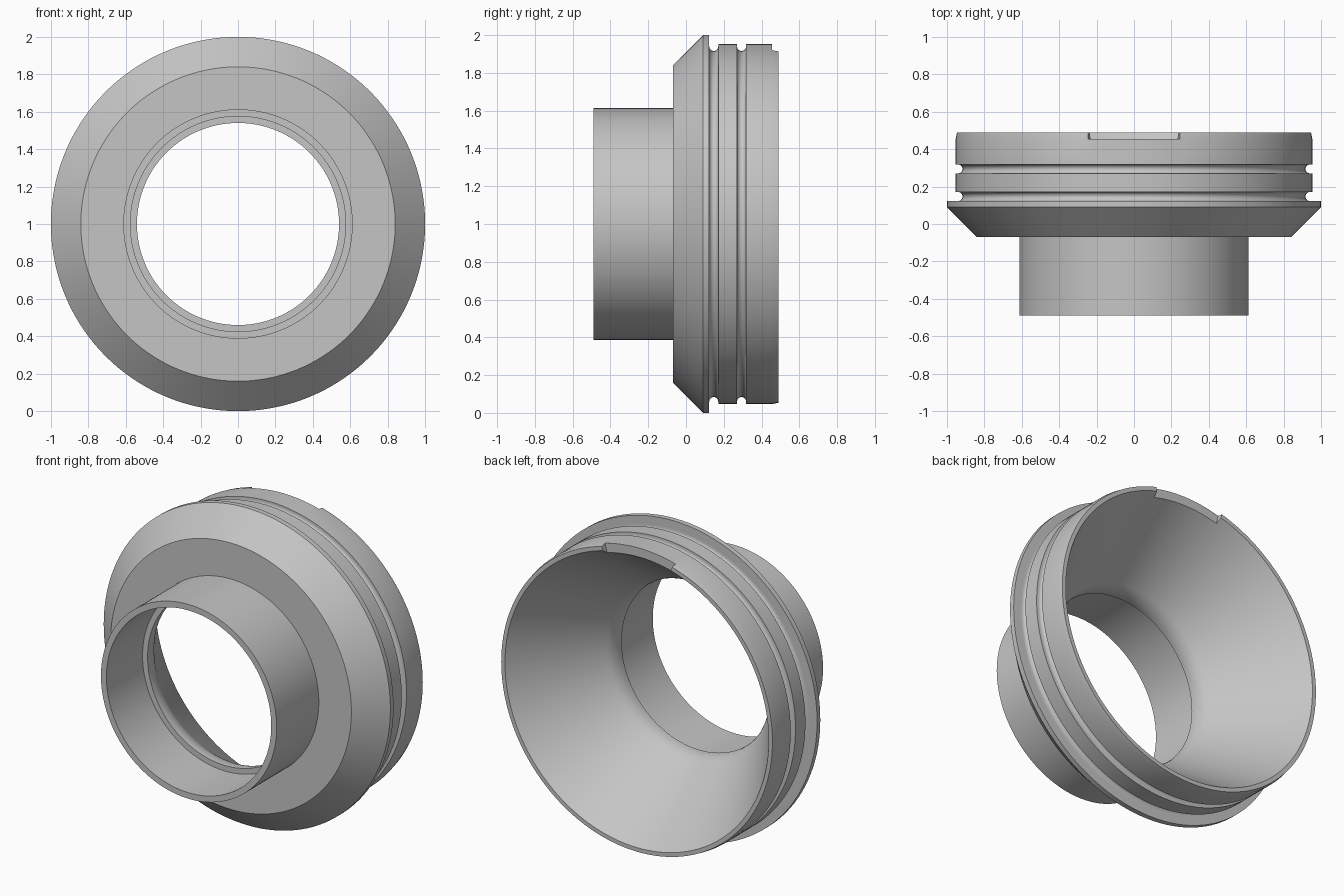
import bpy
import bmesh
from math import sin, cos, pi, radians, atan2, degrees

cube = bpy.data.objects.get("Cube")
if cube:
    bpy.data.objects.remove(cube, do_unlink=True)

SEGMENTS = 144
STEP = 360 / SEGMENTS
NOTCH_HALF_ANGLE = 15
NOTCH_Y = 0.455
LAND = 0.953      # radius of the grooved rear collar
BORE = 0.54       # narrowest inner radius
LIP_Y = -0.13     # shelf inside the front tube


def groove(y_mid, half=0.024, steps=8):
    """Round-bottomed ring groove cut into the collar."""
    pts = [(LAND - 0.013 - half * sin(pi * i / steps),
            y_mid - half * cos(pi * i / steps)) for i in range(steps + 1)]
    return [(LAND, y_mid - half)] + pts + [(LAND, y_mid + half)]


def flare(r_end, y_end, y_start=-0.115, radius=0.16, steps=8):
    """Bore easing through a fillet into the wide rear cone."""
    angle = radians(32)
    for _ in range(20):   # settle the fillet so it is tangent to the cone
        dr = r_end - BORE - radius * (1 - cos(angle))
        dy = y_end - y_start - radius * sin(angle)
        angle = atan2(dr, dy)
    return [(BORE + radius * (1 - cos(angle * i / steps)),
             y_start + radius * sin(angle * i / steps)) for i in range(steps + 1)]


# Cross-section as (radius, y): outside front to back, then inside back to front
rim_r = 0.92
inner = flare(rim_r, 0.49)
r0, y0 = inner[-1]
notch_inner_r = r0 + (rim_r - r0) * (NOTCH_Y - y0) / (0.49 - y0)

profile = [(0.575, -0.49), (0.613, -0.49), (0.613, -0.07), (0.84, -0.07),
           (1.0, 0.09), (1.0, 0.122)]
profile += groove(0.147)
profile += groove(0.294)
tip = len(profile)        # the next four points form the rear rim
profile += [(LAND, NOTCH_Y), (0.946, 0.49), (rim_r, 0.49), (notch_inner_r, NOTCH_Y)]
profile += inner[::-1]
profile += [(BORE, LIP_Y), (0.575, LIP_Y)]

# Revolve round the y axis, leaving the rim notch open at the top
bm = bmesh.new()
rings = []
for j in range(SEGMENTS):
    a = radians(j * STEP - NOTCH_HALF_ANGLE)
    rings.append([bm.verts.new((r * sin(a), y, 1 + r * cos(a))) for r, y in profile])

notch_segments = round(2 * NOTCH_HALF_ANGLE / STEP)
count = len(profile)
for j in range(SEGMENTS):
    here, there = rings[j], rings[(j + 1) % SEGMENTS]
    notched = j < notch_segments
    for i in range(count):
        k = (i + 1) % count
        if notched and tip <= i < tip + 3:
            continue
        bm.faces.new((here[i], here[k], there[k], there[i]))
    if notched:           # notch floor
        bm.faces.new((here[tip], here[tip + 3], there[tip + 3], there[tip]))
for j in (0, notch_segments):   # notch end walls
    bm.faces.new(rings[j][tip:tip + 4])
bmesh.ops.recalc_face_normals(bm, faces=bm.faces)

mesh = bpy.data.meshes.new("flanged_adapter")
bm.to_mesh(mesh)
bm.free()
adapter = bpy.data.objects.new("flanged_adapter", mesh)
bpy.context.collection.objects.link(adapter)

# Plain grey metal
grey = bpy.data.materials.new("plain_grey")
grey.use_nodes = True
colour = (0.56, 0.56, 0.56, 1)
grey.diffuse_color = colour
grey.node_tree.nodes["Principled BSDF"].inputs["Base Color"].default_value = colour
mesh.materials.append(grey)

bpy.ops.object.select_all(action="DESELECT")
adapter.select_set(True)
bpy.context.view_layer.objects.active = adapter
bpy.ops.object.shade_smooth_by_angle(angle=radians(30))
